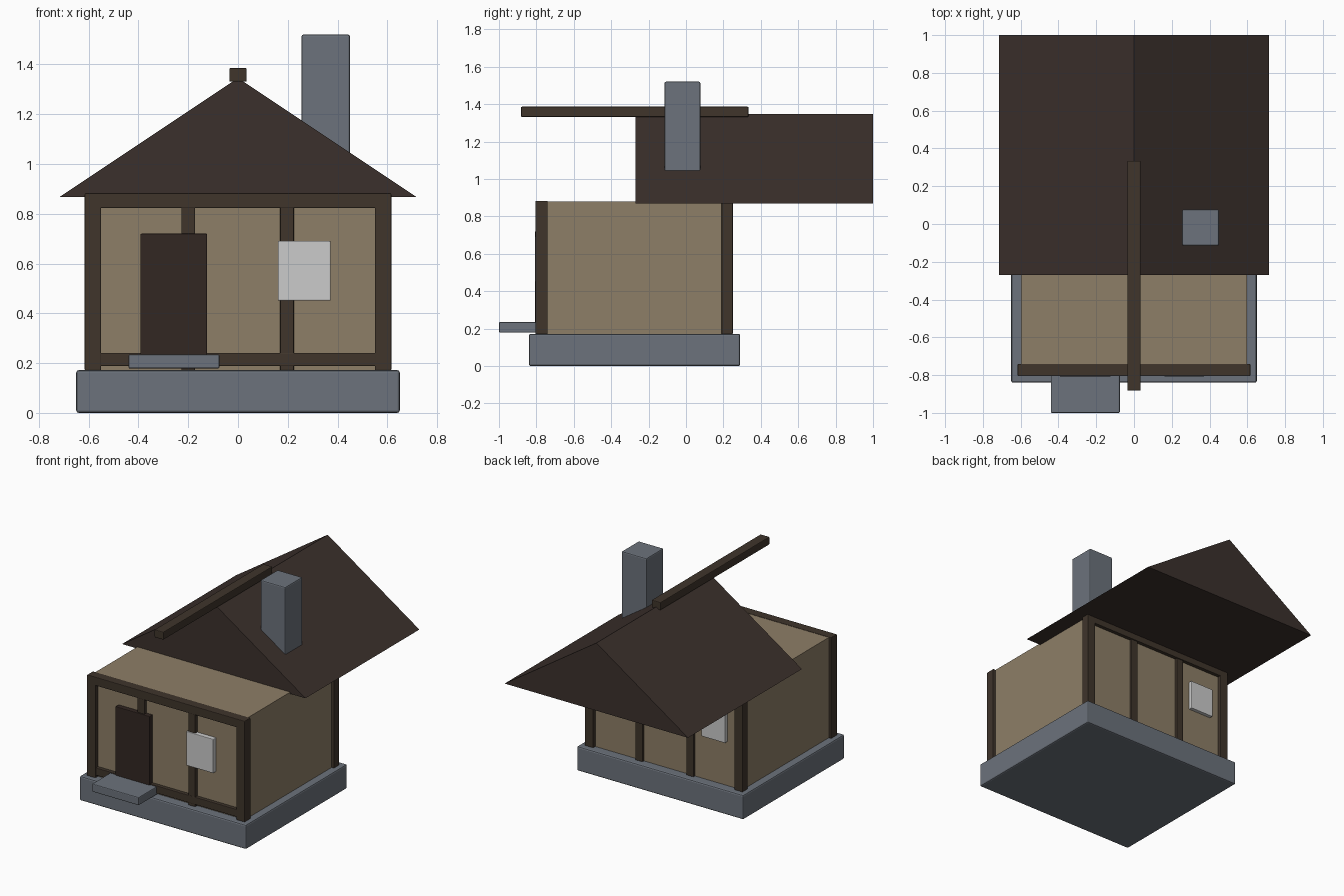
import bpy, bmesh

if "Cube" in bpy.data.objects:
    bpy.data.objects.remove(bpy.data.objects["Cube"])


def material(name, rgb):
    m = bpy.data.materials.new(name)
    m.diffuse_color = (*rgb, 1)
    m.use_nodes = True
    m.node_tree.nodes["Principled BSDF"].inputs["Base Color"].default_value = m.diffuse_color
    return m


STONE = material("stone", (0.15, 0.17, 0.20))
PLASTER = material("plaster", (0.27, 0.21, 0.135))
TIMBER = material("timber", (0.050, 0.035, 0.024))
ROOF = material("roof_wood", (0.044, 0.030, 0.025))
DOOR = material("door_wood", (0.032, 0.020, 0.016))


def add_object(name, bm, mat, bevel=0.0):
    bmesh.ops.recalc_face_normals(bm, faces=bm.faces)
    mesh = bpy.data.meshes.new(name)
    bm.to_mesh(mesh)
    bm.free()
    ob = bpy.data.objects.new(name, mesh)
    bpy.context.collection.objects.link(ob)
    if mat:
        mesh.materials.append(mat)
    if bevel:
        mod = ob.modifiers.new("bevel", 'BEVEL')
        mod.width = bevel
        mod.segments = 2
    return ob


def box(name, x, y, z, mat=None, bevel=0.004):
    """Box from its (min, max) range on each axis."""
    bm = bmesh.new()
    bmesh.ops.create_cube(bm, size=1)
    for v in bm.verts:
        v.co = [r[0] if c < 0 else r[1] for c, r in zip(v.co, (x, y, z))]
    return add_object(name, bm, mat, bevel)


# Stone foundation and plastered walls
box("foundation", (-0.65, 0.65), (-0.84, 0.29), (0, 0.172), STONE, 0.01)
box("walls", (-0.597, 0.597), (-0.775, 0.225), (0.165, 0.88), PLASTER, 0)

# Timber frame on the front and back walls
for side, y in (("front", (-0.805, -0.74)), ("back", (0.19, 0.25))):
    for i, x in enumerate((-0.583, 0.583)):
        box(f"{side}_corner_post_{i}", (x - 0.033, x + 0.033), y, (0.17, 0.882), TIMBER)
    mid = (-0.798, -0.76) if side == "front" else (0.21, 0.243)
    for i, x in enumerate((-0.2, 0.197)):
        box(f"{side}_stud_{i}", (x - 0.028, x + 0.028), mid, (0.17, 0.86), TIMBER)
    box(f"{side}_top_beam", (-0.615, 0.615), y, (0.823, 0.883), TIMBER)
box("front_sill_beam", (-0.615, 0.615), (-0.80, -0.745), (0.188, 0.241), TIMBER)

# Door, step and windows
box("door", (-0.392, -0.124), (-0.808, -0.765), (0.19, 0.72), DOOR)
box("door_step", (-0.44, -0.075), (-1.0, -0.79), (0.178, 0.235), STONE, 0.006)
box("front_window", (0.16, 0.372), (-0.807, -0.77), (0.451, 0.691))
box("back_window", (-0.48, -0.295), (0.22, 0.25), (0.48, 0.69))

# Gable roof: triangular profile extruded along y
bm = bmesh.new()
profile = [bm.verts.new((x, -0.27, z)) for x, z in
           ((-0.716, 0.868), (0.716, 0.868), (0, 1.346))]
gable = bm.faces.new(profile)
ext = bmesh.ops.extrude_face_region(bm, geom=[gable], use_keep_orig=True)
for v in ext["geom"]:
    if isinstance(v, bmesh.types.BMVert):
        v.co.y = 1.0
add_object("gable_roof", bm, ROOF)

# Ridge beam and chimney
box("ridge_beam", (-0.035, 0.035), (-0.882, 0.334), (1.331, 1.386), TIMBER, 0.005)
box("chimney", (0.255, 0.45), (-0.115, 0.077), (0.93, 1.52), STONE, 0.008)
